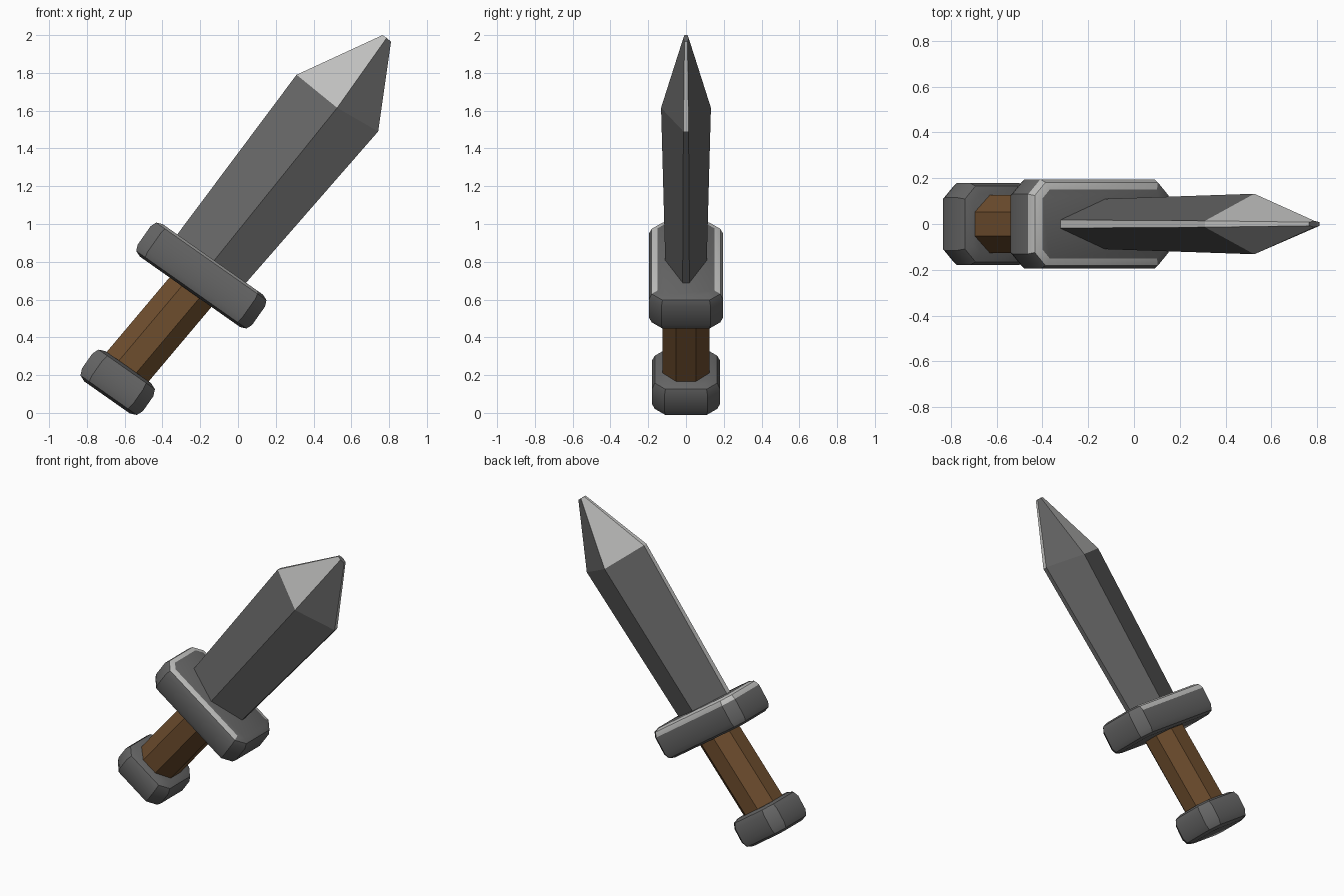
import bpy, bmesh, math
from mathutils import Matrix, Vector

cube = bpy.data.objects.get("Cube")
if cube:
    bpy.data.objects.remove(cube, do_unlink=True)


def material(name, rgb):
    m = bpy.data.materials.new(name)
    m.use_nodes = True
    m.diffuse_color = (*rgb, 1)
    bsdf = m.node_tree.nodes["Principled BSDF"]
    bsdf.inputs["Base Color"].default_value = (*rgb, 1)
    bsdf.inputs["Roughness"].default_value = 0.6
    return m


dark = material("dark steel", (0.13, 0.13, 0.13))
light = material("light steel", (0.52, 0.52, 0.51))
wood = material("brown wood", (0.155, 0.075, 0.027))

# The cross pieces are leaned over about the y axis
TILT = Matrix.Rotation(math.radians(35.1), 4, "Y")


def finish(name, bm, mats, smooth=None):
    bmesh.ops.recalc_face_normals(bm, faces=bm.faces[:])
    mesh = bpy.data.meshes.new(name)
    bm.to_mesh(mesh)
    bm.free()
    for m in mats:
        mesh.materials.append(m)
    ob = bpy.data.objects.new(name, mesh)
    bpy.context.collection.objects.link(ob)
    if smooth:
        bpy.ops.object.select_all(action="DESELECT")
        ob.select_set(True)
        bpy.context.view_layer.objects.active = ob
        bpy.ops.object.shade_smooth_by_angle(angle=math.radians(smooth))
    return ob


def rounded_block(name, centre, half, corner, rim, rule=None):
    """Box with chamfered corners and rounded rims, leaned along the tilt."""
    bm = bmesh.new()
    bmesh.ops.create_cube(bm, size=2, matrix=Matrix.Diagonal((*half, 1)))
    posts = [e for e in bm.edges if abs(e.verts[0].co.z - e.verts[1].co.z) > 0.01]
    bmesh.ops.bevel(bm, geom=posts, offset=corner, segments=1, affect="EDGES")
    rims = [e for e in bm.edges if abs(e.verts[0].co.z - e.verts[1].co.z) < 0.001]
    bmesh.ops.bevel(bm, geom=rims, offset=rim, segments=2, profile=0.5, affect="EDGES")
    bm.normal_update()
    if rule:
        for f in bm.faces:
            f.material_index = int(rule(f.normal))
    bm.transform(Matrix.Translation(centre) @ TILT)
    return finish(name, bm, [dark, light], smooth=40)


def loft(name, rings, mats, rule=None):
    """Skin a list of equal rings and cap both ends."""
    bm = bmesh.new()
    loops = [[bm.verts.new(p) for p in ring] for ring in rings]
    n = len(loops[0])
    for k, (a, b) in enumerate(zip(loops, loops[1:])):
        for i in range(n):
            j = (i + 1) % n
            f = bm.faces.new((a[i], a[j], b[j], b[i]))
            if rule:
                f.material_index = int(rule(k, i))
    bm.faces.new(loops[0])
    bm.faces.new(loops[-1])
    return finish(name, bm, mats)


# Guard, with a bright worn rim on its upper side
def worn_rim(n):
    if not 0.2 < n.z < 0.97 or n.x > 0.2:
        return False
    return n.y > -0.2 or n.z > 0.7


rounded_block("guard", (-0.194, 0, 0.727), (0.37, 0.195, 0.105), 0.065, 0.045, worn_rim)

# Pommel
rounded_block("pommel", (-0.637, 0, 0.162), (0.197, 0.18, 0.098), 0.065, 0.05)

# Eight-sided grip
octagon = [math.radians(22.5 + 45 * i) for i in range(8)]
loft("grip", [[Vector(c) + TILT @ Vector((0.147 * math.cos(a), 0.136 * math.sin(a), 0))
               for a in octagon]
              for c in ((-0.63, 0, 0.19), (-0.2, 0, 0.70))], [wood])


# Blade: a flattened diamond section with narrow flat edges
def section(left, ridge, right, edge, thick):
    return [(left[0], -edge, left[1]), (ridge[0], -thick, ridge[1]),
            (right[0], -edge, right[1]), (right[0], edge, right[1]),
            (ridge[0], thick, ridge[1]), (left[0], edge, left[1])]


def bright_faces(k, i):
    return i == 5 or (k == 1 and i in (0, 2, 4))


loft("blade", [section((-0.37, 0.88), (-0.18, 0.74), (0.0, 0.64), 0.018, 0.108),
               section((0.31, 1.79), (0.525, 1.615), (0.742, 1.49), 0.014, 0.132),
               section((0.765, 2.0), (0.787, 1.985), (0.81, 1.965), 0.008, 0.014)],
     [dark, light], bright_faces)
